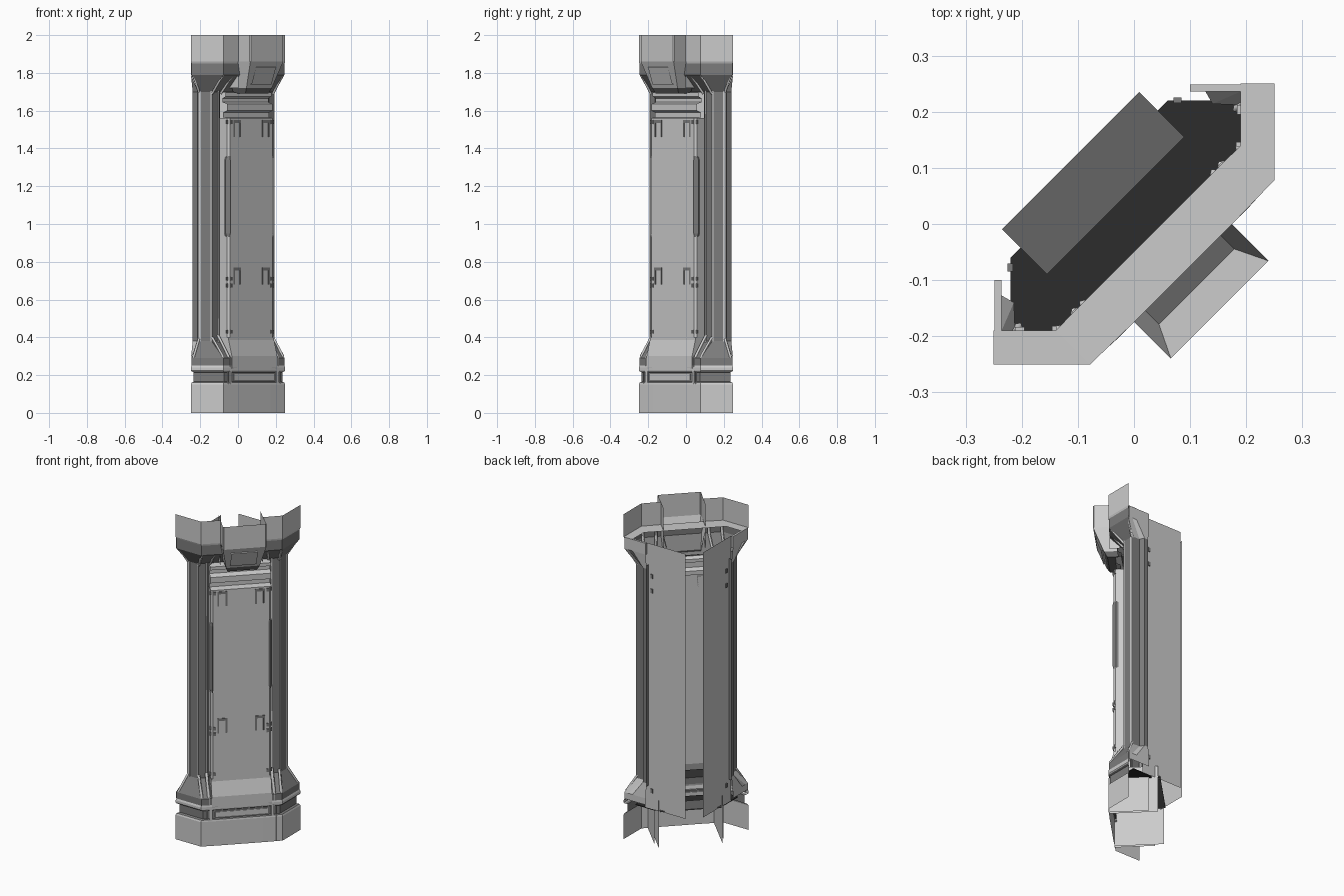
import bpy, bmesh, math
from mathutils import Vector

if "Cube" in bpy.data.objects:
    bpy.data.objects.remove(bpy.data.objects["Cube"])

R = math.sqrt(0.5)

def material(name, v):
    m = bpy.data.materials.new(name)
    m.diffuse_color = (v, v, v, 1)
    m.use_nodes = True
    m.node_tree.nodes["Principled BSDF"].inputs["Base Color"].default_value = m.diffuse_color
    return m

MATS = {"light": material("light_grey", 1.0), "dark": material("dark_grey", .2),
        "shelf": material("shelf_grey", .13), "black": material("near_black", .025)}

# Local frame: u runs along the width, n points out of the diagonal front face.
def L(u, n):
    return ((u + n) * R, (u - n) * R)

def mir(p):
    return (-p[1], -p[0])

def full(half):
    return half + [mir(p) for p in reversed(half)]

def make(name, verts, faces, mat=None):
    me = bpy.data.meshes.new(name)
    me.from_pydata([tuple(v) for v in verts], [], faces)
    bm = bmesh.new()
    bm.from_mesh(me)
    bmesh.ops.recalc_face_normals(bm, faces=bm.faces)
    bm.to_mesh(me)
    bm.free()
    if mat:
        me.materials.append(MATS[mat])
    ob = bpy.data.objects.new(name, me)
    bpy.context.collection.objects.link(ob)
    return ob

def loft(name, levels, closed=False, cap=None, mat=None):
    """Skin a stack of (outline, z) levels."""
    k = len(levels[0][0])
    verts = [(x, y, z) for pts, z in levels for x, y in pts]
    faces = []
    for i in range(len(levels) - 1):
        for j in range(k if closed else k - 1):
            a, b = i * k + j, i * k + (j + 1) % k
            faces.append((a, b, b + k, a + k))
    if cap in ("bottom", "both"):
        faces.append(tuple(range(k)))
    if cap in ("top", "both"):
        faces.append(tuple(range((len(levels) - 1) * k, len(levels) * k)))
    return make(name, verts, faces, mat)

def profile(name, pts, w, mat=None):
    """Sweep an (n, z) profile across the width from -w to w."""
    verts = [(*L(s * w, n), z) for s in (-1, 1) for n, z in pts]
    k = len(pts)
    return make(name, verts, [(i, i + 1, i + 1 + k, i + k) for i in range(k - 1)], mat)

def box(name, u0, u1, n0, n1, z0, z1, mat=None):
    o = [L(u0, n0), L(u1, n0), L(u1, n1), L(u0, n1)]
    return loft(name, [(o, z0), (o, z1)], True, "both", mat)

def pair(name, levels, closed=False, cap=None, mat=None):
    """Loft on the right side and its twin across the diagonal."""
    loft(name + "_right", levels, closed, cap, mat)
    loft(name + "_left", [([mir(p) for p in o], z) for o, z in levels], closed, cap, mat)

def wbox(name, x0, x1, y0, y1, z0, z1, mat=None):
    o = [(x0, y0), (x1, y0), (x1, y1), (x0, y1)]
    pair(name, [(o, z0), (o, z1)], True, "both", mat)

def bar(name, pts, r):
    """Square bar along a 3D path, mirrored to both sides."""
    for side in ("right", "left"):
        path = pts if side == "right" else [(-y, -x, z) for x, y, z in pts]
        cu = bpy.data.curves.new(f"{name}_{side}", 'CURVE')
        cu.dimensions = '3D'
        cu.bevel_depth = r
        cu.bevel_resolution = 0
        cu.use_fill_caps = True
        cu.materials.append(MATS["light"])
        sp = cu.splines.new('POLY')
        sp.points.add(len(path) - 1)
        for p, c in zip(sp.points, path):
            p.co = (*c, 1)
        bpy.context.collection.objects.link(bpy.data.objects.new(f"{name}_{side}", cu))

outer = full([(.25, .25), (.25, .078), L(.12, .124)])
ring = full([(.19, .25), (.19, .14), L(.12, .035)])
column = full([(.19, .212), (.19, .14), L(.12, .035)])
inset = [(x * .94, y * .94) for x, y in outer]
lip = [(x * .985, y * .985) for x, y in outer]

# Top rim sheet with the projecting front box
rim = full([(.25, .25), (.25, .078), L(.12, .124), L(.123, .21), L(.118, .216)])
loft("top_rim", [(rim, 1.86), (rim, 2.0)], mat="light")
fin = [L(.12, .05), L(.12, .124)]
pair("top_fin", [(fin, 1.72), (fin, 2.0)])

# Capital flare and its flat ledge
loft("capital_flare", [(column, 1.70), (lip, 1.79), (lip, 1.85)], mat="dark")
loft("capital_ledge", [(lip, 1.85), (outer, 1.86), (ring, 1.861)])
bar("capital_corner_rib", [(.186, .137, 1.69), (.237, .08, 1.79), (.237, .08, 1.85)], .008)
bar("capital_end_rib", [(.182, .205, 1.69), (.238, .235, 1.79), (.238, .235, 1.85)], .008)
bar("capital_inner_rib", [(*L(.165, .035), 1.69), (*L(.15, .11), 1.79), (*L(.15, .11), 1.85)], .008)

# Tapered hood below the front box
def tray(w, n):
    return [L(w, .05), L(w, n), L(-w, n), L(-w, .05)]
loft("hood", [(tray(.095, .158), 1.72), (tray(.123, .216), 1.86)], mat="light")
loft("hood_foot", [(tray(.085, .14), 1.69), (tray(.095, .158), 1.72)], True, "both", mat="shelf")
a, b = Vector((.158, 1.72)), Vector((.216, 1.86))
p, q = a.lerp(b, .15), a.lerp(b, .8)
profile("hood_hatch", [(p.x, p.y), (p.x + .008, p.y - .003), (q.x + .005, q.y - .003), (q.x, q.y)], .075, "light")

# Stepped neck above the front panel
profile("neck_ribs", [(.1, 1.56), (.06, 1.565), (.06, 1.59), (.088, 1.60), (.088, 1.635),
                      (.055, 1.645), (.055, 1.665), (.078, 1.675), (.078, 1.695), (.035, 1.70)], .172, "light")

# Corner posts with a stepped rear flange
post = [(.10, .222), (.10, .24), (.125, .24), (.14, .214), (.19, .212), (.19, .14), L(.17, .035)]
pair("corner_post", [(post, .36), (post, 1.72)], mat="dark")
f0 = [(.10, .24), (.125, .24), (.14, .214), (.19, .212)]
f1 = [(.10, .249), (.19, .249), (.22, .249), (.246, .249)]
pair("flange_head", [(f0, 1.70), (f1, 1.79), (f1, 1.86)])
pair("flange_foot", [(f1, .25), (f1, .29), (f0, .38)])
lip_top = [(.10, .236), (.19, .236), (.19, .249), (.10, .249)]
pair("flange_lip", [(lip_top, 1.79), (lip_top, 1.86)], True, "both")
wbox("post_edge_trim", .184, .192, .195, .212, .36, 1.72, "light")
wbox("post_corner_trim", .182, .192, .138, .146, .36, 1.72, "light")
bar("post_inner_trim", [(*L(.185, .037), .36), (*L(.185, .037), 1.72)], .006)

# Tall rear wing sheets with small clips
wing = [(.125, .22), (-.15, .22)]
pair("rear_wing", [(wing, .22), (wing, 1.85)])
for z in (1.55, 1.64, .32):
    wbox("wing_clip", .07, .085, .216, .225, z, z + .025, "dark")

# Front panel with chamfered edges
panel = full([L(.172, .035), L(.172, .088), L(.16, .1)])
loft("front_panel", [(panel, .40), (panel, 1.56)], mat="light")

# Panel fittings: hooked frames, side slots and corner studs
for s in (-1, 1):
    c = s * .107
    for z in (1.46, .68):
        box("panel_frame_top", c - .028, c + .028, .1, .103, z + .075, z + .09, "dark")
        box("panel_frame_side", c - .028, c - .018, .1, .103, z, z + .075, "dark")
        box("panel_frame_side", c + .018, c + .028, .1, .103, z, z + .075, "dark")
        box("panel_frame_inset", c - .018, c + .018, .1, .101, z + .01, z + .075)
    for z in (1.53, .70, .665, .42):
        for u, n in ((.15, .1), (.17, .088)):
            box("panel_stud", s * u - .007, s * u + .007, n - .004, n + .004, z, z + .02, "dark")
sl = [L(.174, .07), L(.177, .085), L(.162, .104), L(.155, .1)]
st = [L(.170, .07), L(.172, .085), L(.162, .1), L(.158, .1)]
pair("panel_side_slot", [(st, .93), (sl, .95), (sl, 1.34), (st, 1.36)], True, "both", "dark")

# Lower sill, sloping out from the panel
sill = [(.1, .40), (.1, .385), (.124, .30), (.124, .24), (.12, .22)]
profile("front_sill", sill, .17, "light")
for s in (-1, 1):
    make("sill_cheek", [(*L(s * .17, n), z) for n, z in [(.035, .40)] + sill], [tuple(range(6))])

# Base plinth, groove and dark flare
loft("base_plinth", [(outer, 0), (outer, .15), (lip, .16)], mat="light")
loft("base_groove", [(lip, .16), (inset, .165), (inset, .215), (lip, .22)], mat="dark")
loft("base_ledge", [(lip, .22), (outer, .225), (outer, .24), (lip, .25)], mat="light")
loft("base_flare", [(lip, .25), (lip, .29), (column, .38)], mat="dark")
bar("base_corner_rib", [(.186, .137, .40), (.238, .08, .30), (.238, .08, .24)], .008)
bar("base_inner_rib", [(*L(.185, .035), .41), (*L(.185, .113), .30), (*L(.185, .113), .22)], .009)
bar("base_end_rib", [(.182, .205, .40), (.238, .235, .30), (.238, .235, .24)], .008)

# Slot frame and bar in the base groove
box("slot_bar", -.15, .15, .112, .12, .175, .205, "light")
for s in (-1, 1):
    box("slot_end", s * .175 - .008, s * .175 + .008, .11, .123, .155, .225, "light")
    # Tall rear fins of the base
    o = [L(s * .18, -.15), L(s * .18, .124)]
    loft("base_fin", [(o, 0), (o, .29)])
    o = [L(s * .195, -.1), L(s * .195, .124)]
    loft("base_fin_inner", [(o, 0), (o, .22)])

# Interior floor and rear shelf
floor = full([(.06, .22), (.19, .22), (.19, .14)])
loft("floor", [(floor, .215), (floor, .22)], True, "both", "black")
box("rear_shelf", -.173, .173, -.16, -.046, .224, .229, "shelf")
